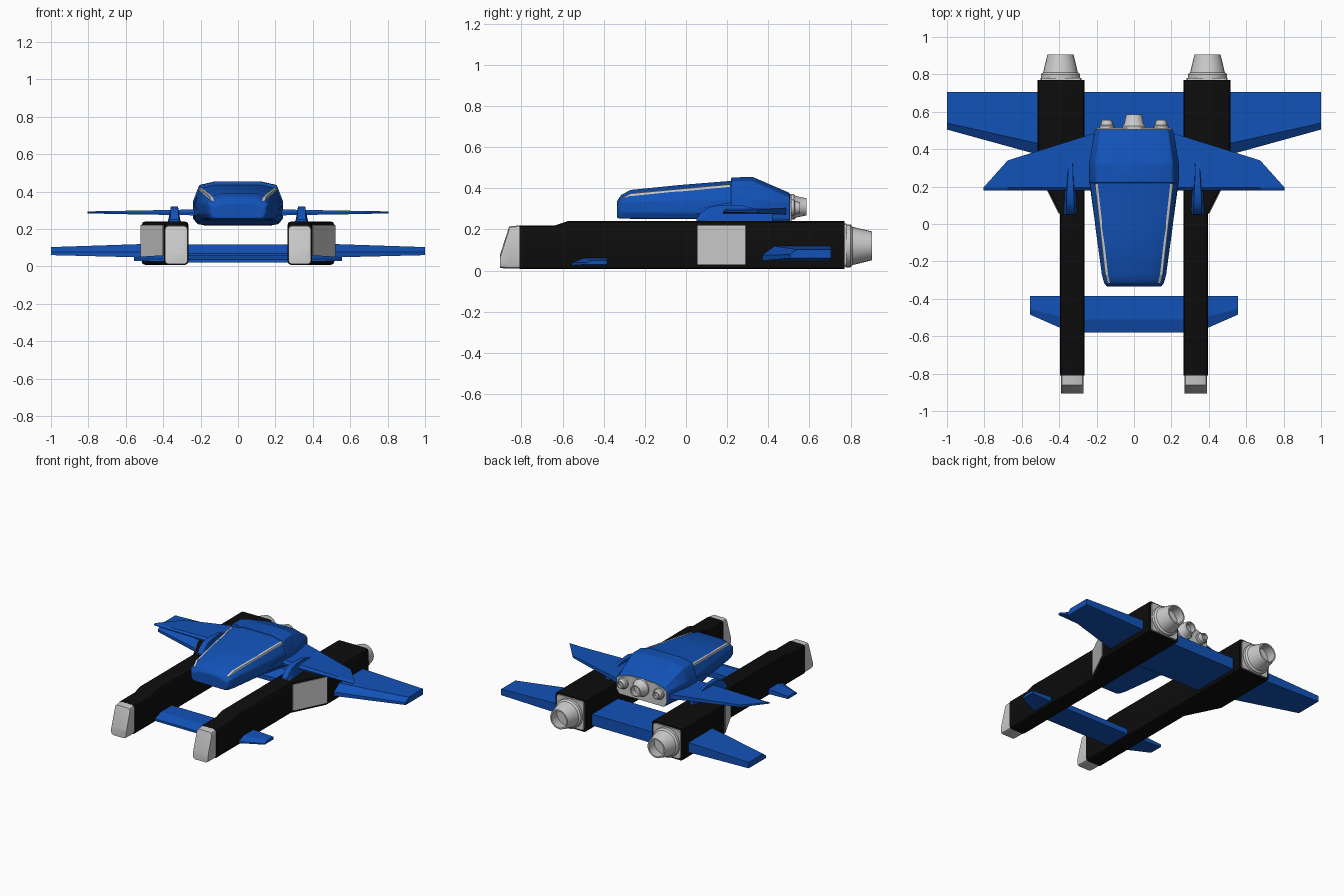
import bpy, math

if "Cube" in bpy.data.objects:
    bpy.data.objects.remove(bpy.data.objects["Cube"])

def material(name, color):
    m = bpy.data.materials.new(name)
    m.diffuse_color = color
    m.use_nodes = True
    m.node_tree.nodes["Principled BSDF"].inputs["Base Color"].default_value = m.diffuse_color
    return m

BLUE = material("blue", (0.006, 0.085, 0.48, 1))
BLACK = material("black", (0.004, 0.004, 0.004, 1))

def loft(name, rings, mat=None, smooth=None, bevel=0):
    """Skin a row of equal-sized rings and cap both ends."""
    n = len(rings[0])
    verts = [p for r in rings for p in r]
    faces = [(i * n + j, i * n + (j + 1) % n, (i + 1) * n + (j + 1) % n, (i + 1) * n + j)
             for i in range(len(rings) - 1) for j in range(n)]
    faces += [tuple(range(n)), tuple(range(len(verts) - n, len(verts)))]
    me = bpy.data.meshes.new(name)
    me.from_pydata(verts, [], faces)
    ob = bpy.data.objects.new(name, me)
    bpy.context.collection.objects.link(ob)
    bpy.ops.object.select_all(action='DESELECT')
    ob.select_set(True)
    bpy.context.view_layer.objects.active = ob
    bpy.ops.object.mode_set(mode='EDIT')
    bpy.ops.mesh.select_all(action='SELECT')
    bpy.ops.mesh.normals_make_consistent(inside=False)
    bpy.ops.object.mode_set(mode='OBJECT')
    if mat:
        me.materials.append(mat)
    if smooth:
        bpy.ops.object.shade_smooth_by_angle(angle=math.radians(smooth))
    if bevel:
        b = ob.modifiers.new("bevel", 'BEVEL')
        b.width, b.segments, b.limit_method = bevel, 2, 'ANGLE'
        b.angle_limit = math.radians(25)
    return ob

def box_ring(y, x0, x1, z0, z1, r=0.018, s=1):
    """Rounded rectangle across y, s mirrors it in x."""
    pts = []
    for cx, cz, a0 in ((x1 - r, z1 - r, 0), (x0 + r, z1 - r, 90), (x0 + r, z0 + r, 180), (x1 - r, z0 + r, 270)):
        for k in range(3):
            a = math.radians(a0 + 45 * k)
            pts.append((s * (cx + r * math.cos(a)), y, cz + r * math.sin(a)))
    return pts

def wing_ring(x, lead, trail, z0, z1, ch):
    """Wing section with a chamfered leading edge."""
    return [(x, lead, z0), (x, lead, z0 + 0.4 * (z1 - z0)), (x, lead + ch, z1), (x, trail, z1), (x, trail, z0)]

def nozzle(name, cx, cz, profile, n=24):
    loft(name, [[(cx + r * math.cos(2 * math.pi * k / n), y, cz + r * math.sin(2 * math.pi * k / n))
                 for k in range(n)] for y, r in profile], smooth=35)

def body_ring(y, w, zb, shoulder, top):
    half = [(0.9 * w, zb), (w, zb + 0.03), (w, shoulder), (0.86 * w, top - 0.02), (0.5 * w, top)]
    return [(x, y, z) for x, z in half] + [(-x, y, z) for x, z in reversed(half)]

for s, side in ((-1, "left"), (1, "right")):
    # long side hulls with flared rear
    loft(side + "_hull", [box_ring(y, 0.265, x1, 0.008, z1, s=s) for y, x1, z1 in (
        (-0.81, 0.395, 0.22), (-0.635, 0.395, 0.22), (-0.575, 0.395, 0.24),
        (0.05, 0.395, 0.24), (0.29, 0.515, 0.24), (0.77, 0.515, 0.24))], BLACK, 30)
    # grey sloped nose
    loft(side + "_hull_nose", [box_ring(y, 0.27, 0.39, z0, z1, s=s) for y, z0, z1 in (
        (-0.805, 0.01, 0.22), (-0.86, 0.01, 0.215), (-0.905, 0.012, 0.075))], None, 30)
    # grey panel on the flared face
    loft(side + "_side_panel", [[(s * x, y, z) for x, y in (
        (0.39, 0.06), (0.404, 0.057), (0.52, 0.29), (0.505, 0.295))] for z in (0.03, 0.22)])
    # main engine
    loft(side + "_engine_plate", [box_ring(y, 0.28, 0.5, 0.02, 0.23, s=s) for y in (0.765, 0.78)])
    nozzle(side + "_main_nozzle", s * 0.393, 0.12, (
        (0.775, 0.105), (0.8, 0.105), (0.81, 0.093), (0.905, 0.07), (0.905, 0.06), (0.83, 0.068)))
    # upper swept wing
    loft(side + "_upper_wing", [wing_ring(s * x, 0.18, t, z0, z1, 0.015) for x, t, z0, z1 in (
        (0.18, 0.495, 0.272, 0.305), (0.675, 0.34, 0.28, 0.296), (0.805, 0.19, 0.284, 0.294))], BLUE)
    # curved pylon joining the wing to the hull
    loft(side + "_wing_pylon", [[(s * (0.34 + dx), y, z) for dx, z in (
        (-w, 0.235), (w, 0.235), (w * 0.6, top), (-w * 0.6, top))] for y, w, top in (
        (0.05, 0.036, 0.25), (0.075, 0.036, 0.285), (0.11, 0.034, 0.308),
        (0.16, 0.032, 0.32), (0.26, 0.022, 0.32), (0.42, 0.018, 0.28))], BLUE, 25)
    # grey canopy seam
    loft(side + "_canopy_seam", [[(s * (x + dx), y, z + dz) for dx, dz in (
        (-0.008, 0.006), (0.006, 0.004), (0.008, -0.008), (-0.008, -0.008))] for y, x, z in (
        (-0.315, 0.135, 0.345), (-0.27, 0.147, 0.37), (0.215, 0.202, 0.415))])
    # small rear nozzle
    nozzle(side + "_small_nozzle", s * 0.145, 0.305, (
        (0.5, 0.04), (0.525, 0.04), (0.53, 0.033), (0.555, 0.027), (0.555, 0.021), (0.53, 0.025)), 16)

# cabin front and raised rear body
loft("cabin", [body_ring(*r) for r in (
    (-0.335, 0.145, 0.255, 0.32, 0.34), (-0.315, 0.16, 0.253, 0.335, 0.368),
    (-0.27, 0.172, 0.252, 0.338, 0.392), (-0.02, 0.206, 0.251, 0.342, 0.417),
    (0.23, 0.236, 0.25, 0.345, 0.437))], BLUE, 30, 0.006)
loft("rear_body", [body_ring(*r) for r in (
    (0.05, 0.215, 0.248, 0.3, 0.33), (0.22, 0.238, 0.235, 0.33, 0.36))], BLUE, 30)
loft("engine_housing", [body_ring(*r) for r in (
    (0.22, 0.242, 0.235, 0.345, 0.453), (0.325, 0.24, 0.225, 0.345, 0.455),
    (0.505, 0.208, 0.22, 0.335, 0.377))], BLUE, 30, 0.006)

# grey rear plate and centre nozzle
loft("rear_plate", [body_ring(y, 0.2, 0.216, 0.33, 0.368) for y in (0.47, 0.513)])
nozzle("centre_nozzle", 0, 0.31, (
    (0.5, 0.062), (0.525, 0.062), (0.535, 0.052), (0.585, 0.042), (0.585, 0.034), (0.54, 0.04)))

# lower rear wing spanning both hulls
loft("lower_wing", [wing_ring(x, l, 0.705, z0, z1, c) for x, l, z0, z1, c in (
    (-1, 0.505, 0.06, 0.103, 0.035), (-0.4, 0.34, 0.045, 0.123, 0.065), (-0.27, 0.34, 0.035, 0.117, 0.065),
    (0.27, 0.34, 0.035, 0.117, 0.065), (0.4, 0.34, 0.045, 0.123, 0.065), (1, 0.505, 0.06, 0.103, 0.035))], BLUE)

# front canard spanning both hulls
loft("front_canard", [wing_ring(x, l, -0.385, z0, z1, c) for x, l, z0, z1, c in (
    (-0.555, -0.485, 0.03, 0.05, 0.03), (-0.395, -0.555, 0.025, 0.06, 0.06), (-0.3, -0.58, 0.02, 0.06, 0.07),
    (0.3, -0.58, 0.02, 0.06, 0.07), (0.395, -0.555, 0.025, 0.06, 0.06), (0.555, -0.485, 0.03, 0.05, 0.03))], BLUE)
